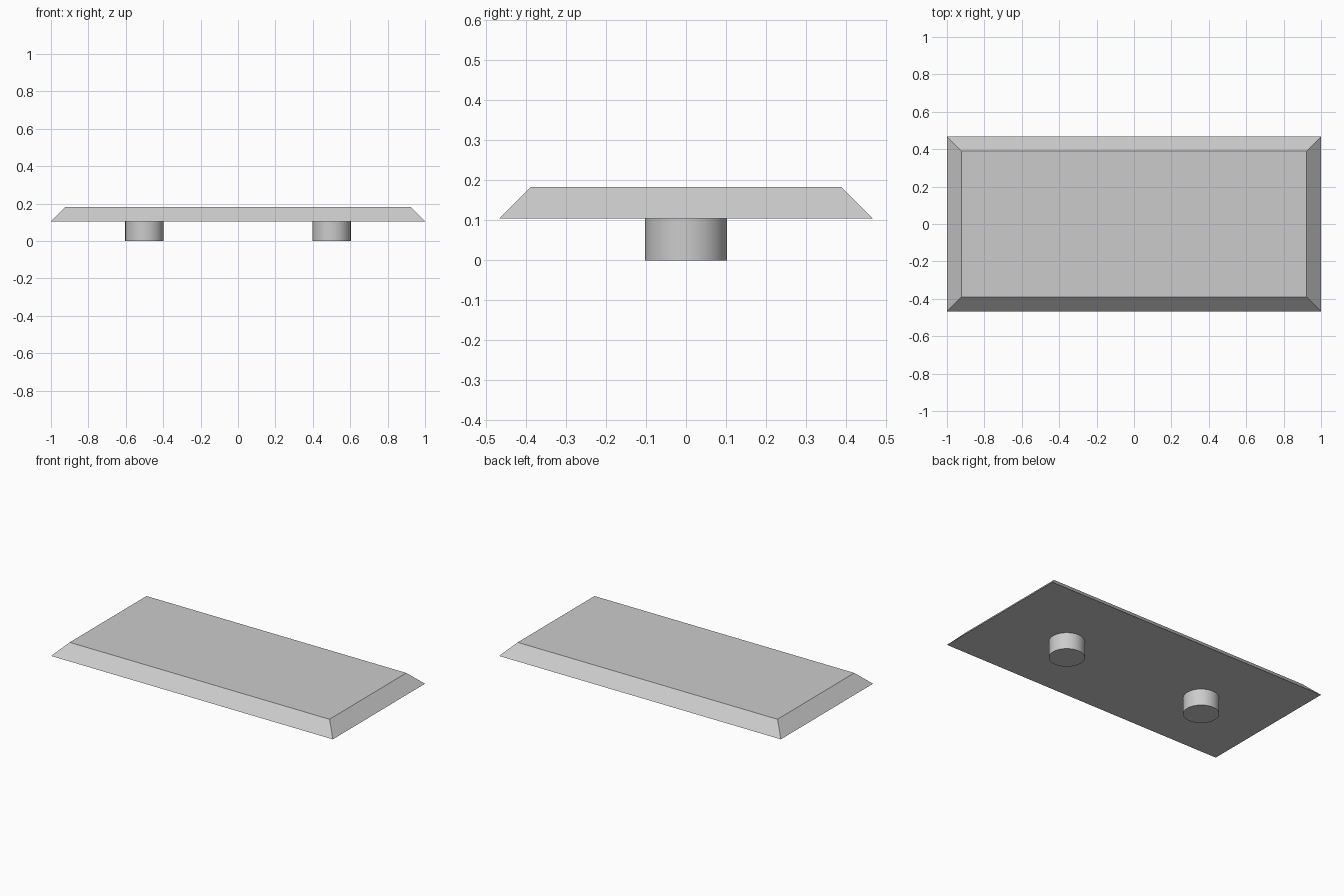
import bpy
import bmesh
import math

cube = bpy.data.objects.get("Cube")
if cube:
    bpy.data.objects.remove(cube, do_unlink=True)

# Plain grey for every part
grey = bpy.data.materials.new("light_grey")
grey.use_nodes = True
colour = (0.6, 0.6, 0.6, 1)
grey.diffuse_color = colour
grey.node_tree.nodes["Principled BSDF"].inputs["Base Color"].default_value = colour

HALF_X, HALF_Y = 1.0, 0.467
PLATE_BOTTOM, PLATE_TOP = 0.105, 0.183
BEVEL = PLATE_TOP - PLATE_BOTTOM
PEG_RADIUS, PEG_X = 0.103, 0.5

# Bevelled plate: a box whose top edges are drawn in at 45 degrees
bm = bmesh.new()
bmesh.ops.create_cube(bm, size=2)
for v in bm.verts:
    top = v.co.z > 0
    inset = BEVEL if top else 0
    v.co.x *= HALF_X - inset
    v.co.y *= HALF_Y - inset
    v.co.z = PLATE_TOP if top else PLATE_BOTTOM
mesh = bpy.data.meshes.new("bevelled_plate")
bm.to_mesh(mesh)
bm.free()
mesh.materials.append(grey)
plate = bpy.data.objects.new("bevelled_plate", mesh)
bpy.context.collection.objects.link(plate)

# Round pegs under the plate
for name, side in (("left_peg", 1), ("right_peg", -1)):
    bpy.ops.mesh.primitive_cylinder_add(
        vertices=64, radius=PEG_RADIUS, depth=PLATE_BOTTOM,
        location=(side * PEG_X, 0, PLATE_BOTTOM / 2))
    peg = bpy.context.object
    peg.name = name
    peg.data.materials.append(grey)
    bpy.ops.object.shade_smooth_by_angle(angle=math.radians(30))
